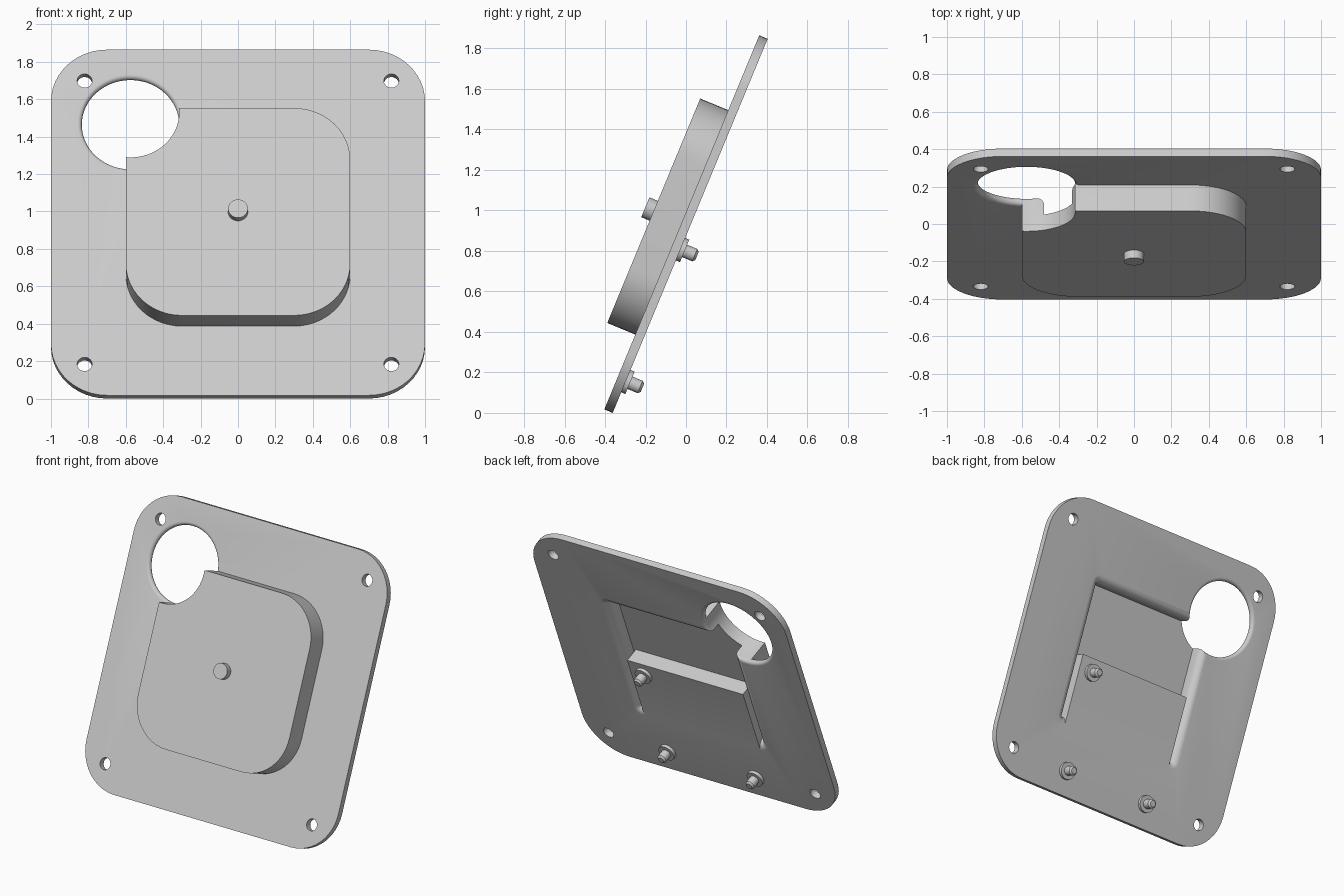
import bpy, bmesh, math
from mathutils import Matrix

cube = bpy.data.objects.get("Cube")
if cube:
    bpy.data.objects.remove(cube, do_unlink=True)

# Colour
grey = bpy.data.materials.new("light_grey")
grey.use_nodes = True
GREY = (0.6, 0.6, 0.6, 1)
grey.diffuse_color = GREY
grey.node_tree.nodes["Principled BSDF"].inputs["Base Color"].default_value = GREY

# Parts are built lying flat, then leaned back
HALF_T = 0.0225
LEAN = Matrix.Translation((0, 0, 0.9325)) @ Matrix.Rotation(math.radians(67.5), 4, "X")


def outline(hx, hy, r, steps):
    """Rounded rectangle; a circle when all three sizes match."""
    pts = []
    for quarter, (sx, sy) in enumerate([(1, 1), (-1, 1), (-1, -1), (1, -1)]):
        for i in range(steps + 1):
            a = math.pi / 2 * (quarter + i / steps)
            pts.append((sx * (hx - r) + r * math.cos(a), sy * (hy - r) + r * math.sin(a)))
    return pts


def loft(name, sections, cx=0, cy=0, steps=12):
    """Closed solid through sections (half x, half y, corner radius, height)."""
    bm = bmesh.new()
    rings = [[bm.verts.new((cx + x, cy + y, h)) for x, y in outline(hx, hy, r, steps)]
             for hx, hy, r, h in sections]
    n = len(rings[0])
    for a, b in zip(rings, rings[1:]):
        for i in range(n):
            j = (i + 1) % n
            bm.faces.new((a[i], a[j], b[j], b[i]))
    bm.faces.new(rings[0][::-1])
    bm.faces.new(rings[-1])
    bmesh.ops.remove_doubles(bm, verts=bm.verts, dist=1e-5)
    bmesh.ops.recalc_face_normals(bm, faces=bm.faces)
    mesh = bpy.data.meshes.new(name)
    bm.to_mesh(mesh)
    bm.free()
    mesh.materials.append(grey)
    obj = bpy.data.objects.new(name, mesh)
    bpy.context.scene.collection.objects.link(obj)
    return obj


def disc(name, radii_heights, cx=0, cy=0, steps=8):
    return loft(name, [(r, r, r, h) for r, h in radii_heights], cx, cy, steps)


def combine(obj, other, operation):
    mod = obj.modifiers.new("combine", "BOOLEAN")
    mod.operation, mod.solver, mod.object = operation, "EXACT", other
    bpy.context.view_layer.update()
    result = obj.evaluated_get(bpy.context.evaluated_depsgraph_get())
    mesh = bpy.data.meshes.new_from_object(result)
    obj.modifiers.clear()
    obj.data = mesh
    bpy.data.objects.remove(other, do_unlink=True)


def finish(obj):
    mesh = obj.data
    for p in mesh.polygons:
        p.use_smooth = abs(p.normal.z) < 0.999
    mesh.set_sharp_from_angle(angle=math.radians(30))
    mesh.transform(LEAN)


# Base plate with a large round-edged hole and four bolt holes
HOLE_X, HOLE_Y, HOLE_R = -0.575, 0.575, 0.26
plate = loft("mounting_plate", [(1, 1, 0.3, -HALF_T), (1, 1, 0.3, HALF_T)])
flare = [(HOLE_R + HALF_T, -0.1)]
for i in range(13):
    a = math.pi * i / 12
    flare.append((HOLE_R + HALF_T * (1 - math.sin(a)), -HALF_T * math.cos(a)))
flare.append((HOLE_R + HALF_T, 0.1))
combine(plate, disc("hole_cutter", flare, HOLE_X, HOLE_Y, 16), "DIFFERENCE")
for x in (-0.82, 0.82):
    for y in (-0.82, 0.82):
        bolt = disc("bolt_cutter", [(0.04, -0.1), (0.04, 0.1)], x, y)
        combine(plate, bolt, "DIFFERENCE")

# Raised housing on the front, bitten by the hole
FRONT = HALF_T + 0.15
housing = loft("housing", [(0.6, 0.6, 0.3, 0), (0.6, 0.6, 0.3, FRONT)])
bite = disc("bite_cutter", [(HOLE_R + 0.0005, -0.1), (HOLE_R + 0.0005, 0.4)], HOLE_X, HOLE_Y, 16)
combine(housing, bite, "DIFFERENCE")
combine(plate, housing, "UNION")

# Pocket in the back with a rounded rim; a flush block fills its lower half
WALL, RIM, DEPTH = 0.48, 0.055, 0.105
pocket = [(WALL + RIM, WALL + RIM, RIM + 0.005, -0.1)]
for i in range(9):
    a = math.pi / 2 * i / 8
    out = RIM * (1 - math.sin(a))
    pocket.append((WALL + out, WALL + out, out + 0.005, -HALF_T + RIM * (1 - math.cos(a))))
pocket.append((WALL, WALL, 0.005, -HALF_T + DEPTH))
pocket_cutter = loft("pocket_cutter", pocket, steps=6)
block = loft("block_cutter", [(0.46, 0.4, 0.001, -0.2), (0.46, 0.4, 0.001, 0.3)], cy=-0.427, steps=1)
combine(pocket_cutter, block, "DIFFERENCE")
combine(plate, pocket_cutter, "DIFFERENCE")
finish(plate)

# Round button at the centre of the housing
finish(disc("front_button", [(0.053, FRONT - 0.01), (0.053, FRONT + 0.045)]))

# Three studs with washers on the back
for side, x, y in [("upper_left", 0.35, -0.125), ("lower_left", 0.35, -0.83), ("lower_right", -0.35, -0.83)]:
    finish(disc(side + "_washer", [(0.06, -HALF_T - 0.022), (0.06, -HALF_T + 0.005)], x, y))
    finish(disc(side + "_stud", [(0.022, -HALF_T - 0.088), (0.033, -HALF_T - 0.076),
                                 (0.033, -HALF_T - 0.015)], x, y))
